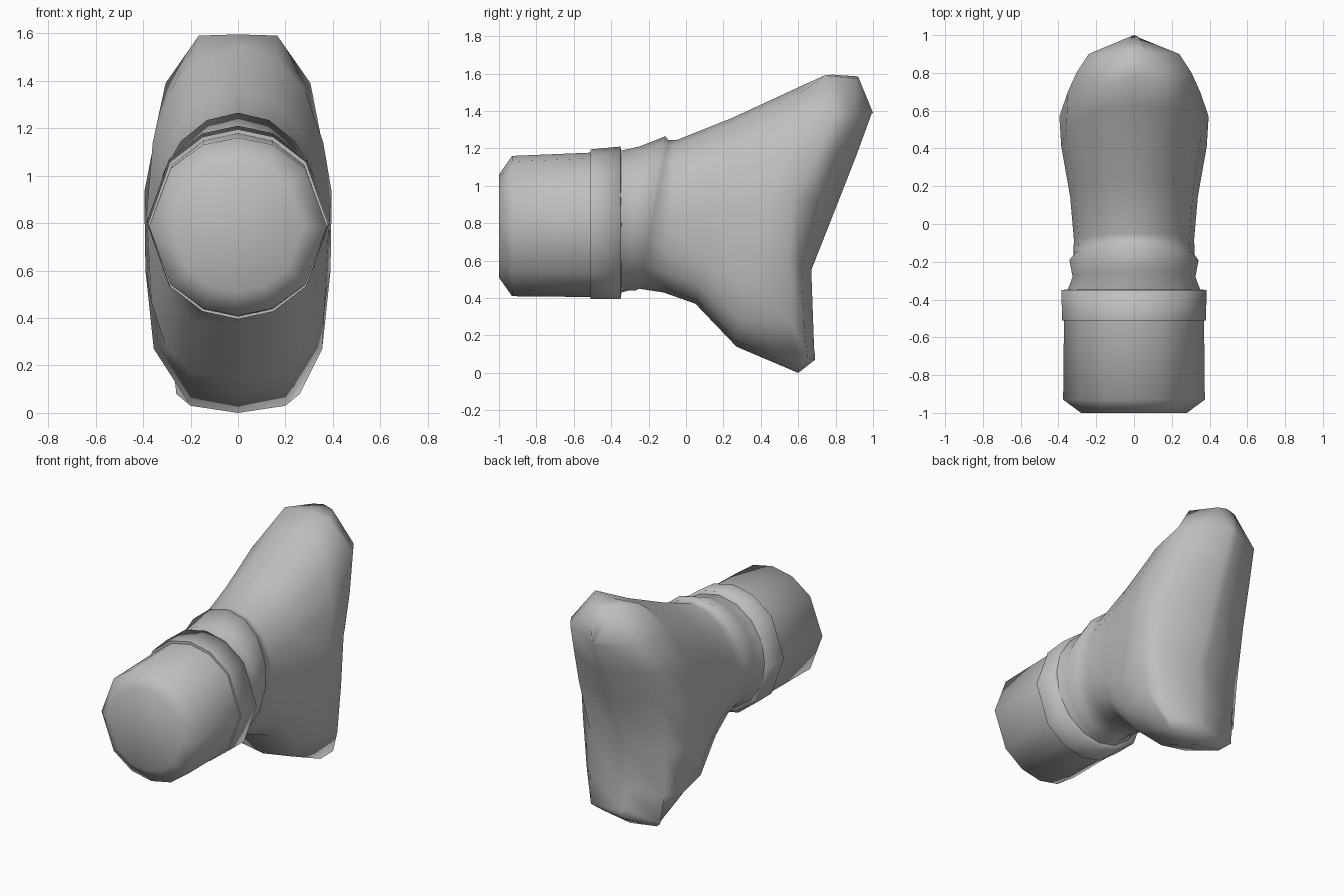
import bpy, bmesh, math

if "Cube" in bpy.data.objects:
    bpy.data.objects.remove(bpy.data.objects["Cube"], do_unlink=True)

grey = bpy.data.materials.new("plain grey")
grey.use_nodes = True
colour = (0.52, 0.52, 0.52, 1)
grey.diffuse_color = colour
grey.node_tree.nodes["Principled BSDF"].inputs["Base Color"].default_value = colour

# Ring angles: evenly spaced for the foot, uneven facets for the stump and cuff
even = [math.tau * i / 16 for i in range(16)]
quarter = [0, 23, 49]
faceted = [math.radians(side + d) for side in (0, 180)
           for d in quarter + [90] + [180 - q for q in quarter[:0:-1]]]


def round_power(v, p):
    return math.copysign(abs(v) ** p, v) if abs(v) > 1e-6 else 0.0


def ring(top, bottom, half_width, angles=even, upper=1.0, lower=1.0, bow=0.0):
    """Closed loop through a top and bottom (y, z) point.
    Smaller upper and lower powers make that half boxier; bow bends the sides in y."""
    points = []
    for a in angles:
        power = upper if math.cos(a) > 0 else lower
        s = round_power(math.sin(a), power)
        k = (1 - round_power(math.cos(a), power)) / 2
        y = top[0] + (bottom[0] - top[0]) * k + bow * s * s
        z = top[1] + (bottom[1] - top[1]) * k
        points.append((half_width * s, y, z))
    return points


def mirrored(half):
    """Closed loop from one side's points, listed from top to bottom."""
    return half + [(-x, y, z) for x, y, z in half[-2:0:-1]]


def loft(name, rings, cap_start=False, cap_end=False):
    bm = bmesh.new()
    loops = [[bm.verts.new(p) for p in points] for points in rings]
    n = len(loops[0])
    for a, b in zip(loops, loops[1:]):
        for i in range(n):
            j = (i + 1) % n
            bm.faces.new((a[i], a[j], b[j], b[i]))
    if cap_start:
        bm.faces.new(loops[0][::-1])
    if cap_end:
        # Bridge the narrow last loop from side to side
        last = loops[-1]
        for i in range(n // 2):
            quad = [last[i], last[i + 1], last[n - i - 1], last[(n - i) % n]]
            bm.faces.new(list(dict.fromkeys(quad)))
    for f in bm.faces:
        f.smooth = True
    mesh = bpy.data.meshes.new(name)
    bm.to_mesh(mesh)
    bm.free()
    mesh.materials.append(grey)
    bpy.context.collection.objects.link(bpy.data.objects.new(name, mesh))


# Ankle stump with a bevelled end
loft("ankle_stump", [
    ring((-1.0, 1.06), (-1.0, 0.51), 0.28, faceted),
    ring((-0.93, 1.16), (-0.93, 0.41), 0.375, faceted),
    ring((-0.45, 1.18), (-0.45, 0.405), 0.37, faceted),
], cap_start=True)

# Raised cuff and its flat front edge
cuff_front = ring((-0.51, 1.195), (-0.51, 0.395), 0.38, faceted)
loft("cuff_rim", [ring((-0.51, 1.16), (-0.51, 0.42), 0.355, faceted), cuff_front])
loft("cuff", [
    cuff_front,
    ring((-0.35, 1.21), (-0.35, 0.395), 0.385, faceted),
    ring((-0.345, 1.17), (-0.345, 0.43), 0.34, faceted),
])

# Rim of the sole, the inset sole edge and the sole's centre strip
sole_rim = mirrored([
    (0, 0.78, 1.595), (0.165, 0.74, 1.59), (0.305, 0.8, 1.39),
    (0.35, 0.7, 1.16), (0.395, 0.57, 0.93), (0.39, 0.55, 0.6),
    (0.355, 0.56, 0.27), (0.2, 0.6, 0.03), (0, 0.6, 0)])
sole_edge = mirrored([
    (0, 0.92, 1.585), (0.07, 0.91, 1.575), (0.24, 0.9, 1.39),
    (0.28, 0.8, 1.16), (0.31, 0.71, 0.93), (0.29, 0.62, 0.56),
    (0.28, 0.63, 0.27), (0.26, 0.65, 0.08), (0, 0.69, 0.07)])
sole_centre = mirrored([
    (0, 1.0, 1.39), (0.02, 0.992, 1.385), (0.03, 0.985, 1.365),
    (0.03, 0.91, 1.16), (0.03, 0.82, 0.93), (0.03, 0.67, 0.55),
    (0.03, 0.68, 0.27), (0.02, 0.685, 0.13), (0, 0.688, 0.11)])

# Ankle ridge, foot and sole in one smooth skin
loft("foot", [
    ring((-0.36, 1.185), (-0.36, 0.425), 0.355),
    ring((-0.25, 1.21), (-0.31, 0.44), 0.325),
    ring((-0.11, 1.265), (-0.27, 0.44), 0.342),
    ring((-0.095, 1.245), (-0.25, 0.45), 0.322),
    ring((-0.05, 1.245), (-0.12, 0.43), 0.318, lower=0.85),
    ring((0.24, 1.36), (0.05, 0.37), 0.338, upper=0.95, lower=0.62),
    ring((0.63, 1.54), (0.27, 0.14), 0.385, upper=0.88, lower=0.66, bow=-0.04),
    sole_rim, sole_edge, sole_centre,
], cap_end=True)
